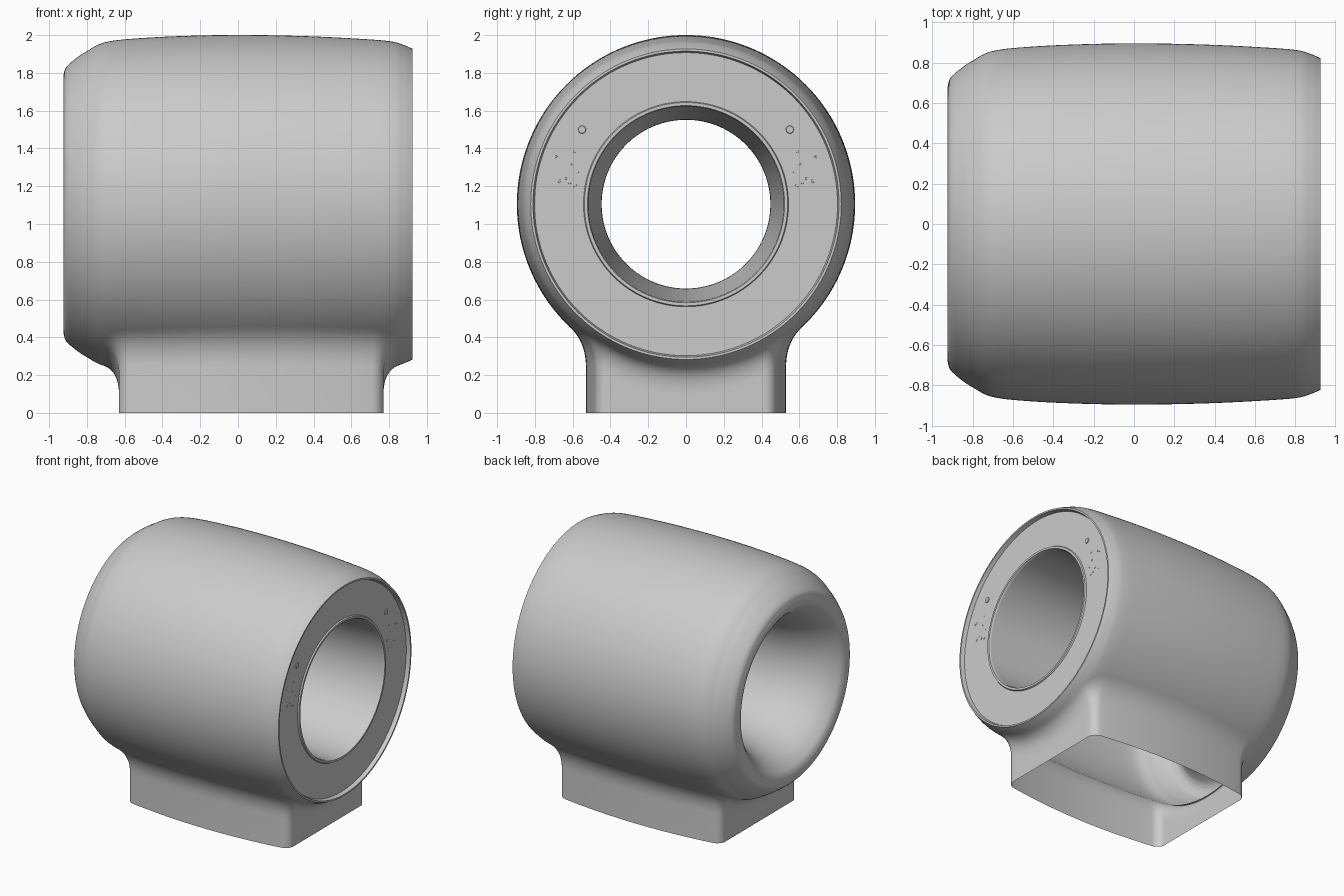
import bpy, bmesh, math, random
from mathutils import Vector

if "Cube" in bpy.data.objects:
    bpy.data.objects.remove(bpy.data.objects["Cube"])

C = 1.105          # height of the barrel axis
SEG = 192
CX, HX, HY = 0.07, 0.70, 0.53   # pedestal centre and half sizes


def spline(pts, n=7):
    """Smooth curve through 2D points."""
    p = [Vector(q) for q in pts]
    p = [2 * p[0] - p[1]] + p + [2 * p[-1] - p[-2]]
    out = []
    for i in range(1, len(p) - 2):
        a, b, c, d = p[i - 1:i + 3]
        for k in range(n):
            t = k / n
            out.append(0.5 * (2 * b + (c - a) * t + (2 * a - 5 * b + 4 * c - d) * t * t
                              + (3 * b - a - 3 * c + d) * t ** 3))
    return out + [p[-2]]


def skin(name, rings, drop=None, angle=35):
    """Join closed rings of points into a smooth surface."""
    bm = bmesh.new()
    vs = [[bm.verts.new(v) for v in r] for r in rings]
    n = len(rings[0])
    for a, b in zip(vs, vs[1:]):
        for j in range(n):
            k = (j + 1) % n
            bm.faces.new((a[j], b[j], b[k], a[k]))
    if drop:
        gone = [f for f in bm.faces if drop(f.calc_center_median())]
        bmesh.ops.delete(bm, geom=gone, context='FACES')
    me = bpy.data.meshes.new(name)
    bm.to_mesh(me)
    bm.free()
    ob = bpy.data.objects.new(name, me)
    bpy.context.collection.objects.link(ob)
    bpy.context.view_layer.objects.active = ob
    bpy.ops.object.select_all(action='DESELECT')
    ob.select_set(True)
    bpy.ops.object.shade_smooth_by_angle(angle=math.radians(angle))
    return ob


def revolve(name, prof, drop=None):
    ang = [2 * math.pi * j / SEG for j in range(SEG)]
    return skin(name, [[(x, r * math.sin(a), C + r * math.cos(a)) for a in ang]
                       for x, r in prof], drop)


def bow(x):
    return 1 - 0.11 * ((x - CX) / HX) ** 2


# Barrel outer shell, opened underneath where the pedestal joins
outer = spline([(-.925, .68), (-.91, .725), (-.86, .77), (-.8, .81), (-.7, .858),
                (-.5, .88), (-.2, .893), (.1, .895), (.4, .888), (.7, .872),
                (.82, .86), (.88, .842), (.925, .822)])
revolve("barrel_shell", outer, lambda c: c.z < C and abs(c.x - CX) < HX + .05
        and abs(c.y) < HY * bow(c.x) + .045)

# Recessed ring panel with raised rims
PX = .895
revolve("ring_panel", [(.925, .822), (.925, .81), (PX, .802), (PX, .543),
                       (.905, .538), (.905, .522), (.89, .517)])

# Tapered through-bore with a flared rear mouth
bore = [(.89, .517), (.6, .50), (.2, .475), (-.2, .452), (-.42, .447), (-.58, .46),
        (-.72, .498), (-.83, .55), (-.9, .61), (-.922, .65), (-.925, .68)]
revolve("through_bore", spline(bore))


# Pedestal: bowed rounded rectangle, filleted up onto the barrel, open below
def body_z(x, y):
    for (x0, r0), (x1, r1) in zip(outer, outer[1:]):
        if x0 <= x <= x1:
            r = r0 + (r1 - r0) * (x - x0) / (x1 - x0)
            return C - math.sqrt(r * r - y * y)


def outline(rad=.06, step=24):
    corners = []
    for q, (sx, sy) in enumerate([(1, 1), (-1, 1), (-1, -1), (1, -1)]):
        for k in range(9):
            a = math.pi / 2 * (q + k / 8)
            corners.append(Vector((CX + sx * (HX - rad) + rad * math.cos(a),
                                   sy * (HY - rad) + rad * math.sin(a))))
    pts = []
    for i, p in enumerate(corners):
        q = corners[(i + 1) % len(corners)]
        n = step if (q - p).length > .2 else 1
        pts += [p.lerp(q, k / n) for k in range(n)]
    return [Vector((p.x, p.y * bow(p.x))) for p in pts]


base = outline()
columns = []
for i, p in enumerate(base):
    t = base[(i + 1) % len(base)] - base[i - 1]
    c = p + Vector((t.y, -t.x)).normalized() * .085
    z, e = body_z(*c), .02
    grad = Vector((body_z(c.x + e, c.y) - body_z(c.x - e, c.y),
                   body_z(c.x, c.y + e) - body_z(c.x, c.y - e))) / (2 * e)
    zc = z + grad.dot(p - c)
    top, mid, low = Vector((*c, z)), Vector((*p, zc)), Vector((*p, zc - .13))
    col = [top * (1 - s) ** 2 + mid * 2 * s * (1 - s) + low * s * s
           for s in [k / 12 for k in range(13)]]
    columns.append(col + [Vector((*p, 0))])
skin("pedestal", list(zip(*columns)), angle=50)

# Small round sensors and speaker holes on the panel, both sides
random.seed(4)
holes = [(.56 + .14 * random.random(), 1.18 + .22 * random.random()) for _ in range(12)]
for side, label in ((1, "right"), (-1, "left")):
    def disc(name, y, z, r, h):
        ang = [2 * math.pi * k / 16 for k in range(16)]
        skin(name, [[(PX + dx, side * y + q * math.sin(a), z + q * math.cos(a)) for a in ang]
                    for dx, q in ((0, r), (h, r * .9), (h, r * .05))])
    disc("sensor_" + label, .55, 1.5, .021, .006)
    for i, (y, z) in enumerate(holes):
        disc(f"speaker_hole_{label}_{i}", y, z, .006, .002)
